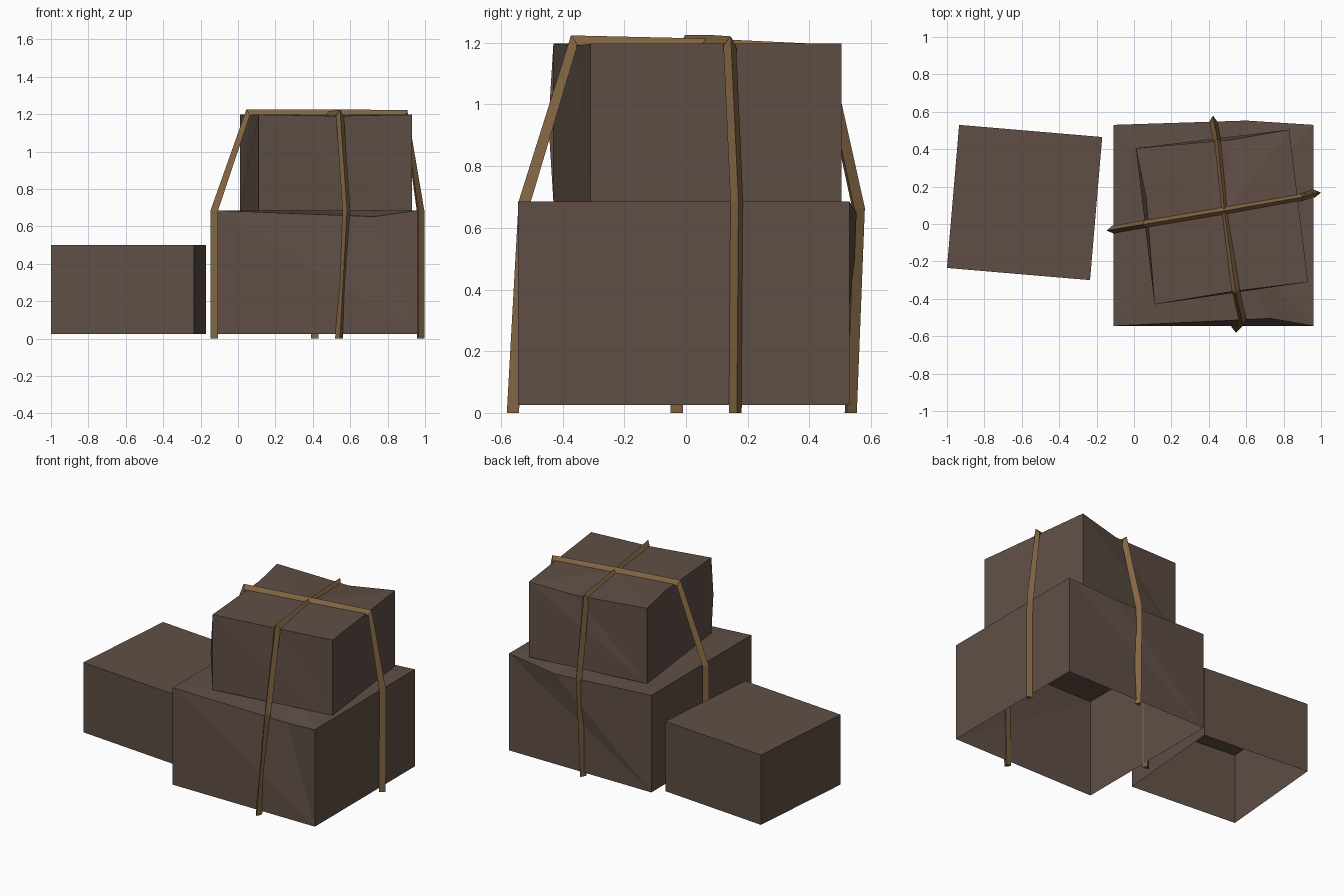
import bpy, bmesh
from mathutils import Vector

if "Cube" in bpy.data.objects:
    bpy.data.objects.remove(bpy.data.objects["Cube"])


def material(name, rgb):
    m = bpy.data.materials.new(name)
    m.diffuse_color = (*rgb, 1)
    m.use_nodes = True
    m.node_tree.nodes["Principled BSDF"].inputs["Base Color"].default_value = m.diffuse_color
    return m


BOX = material("crate_brown", (0.115, 0.078, 0.060))
ROPE = material("strap_tan", (0.230, 0.133, 0.056))


def finish(name, bm, mat):
    bmesh.ops.recalc_face_normals(bm, faces=bm.faces)
    me = bpy.data.meshes.new(name)
    bm.to_mesh(me)
    bm.free()
    me.materials.append(mat)
    ob = bpy.data.objects.new(name, me)
    bpy.context.collection.objects.link(ob)


def crate(name, corners, z0, z1, dents=None, bulge=None):
    """Open-bottomed box. dents: edge index -> top point pulled by a strap.
    bulge: corner index -> offset of the middle of that vertical edge."""
    dents, bulge = dents or {}, bulge or {}
    bm = bmesh.new()
    low = [bm.verts.new((x, y, z0)) for x, y in corners]
    high = [bm.verts.new((x, y, z1)) for x, y in corners]
    mid = {i: bm.verts.new((low[i].co + high[i].co) / 2 + Vector(o))
           for i, o in bulge.items()}
    dent = {i: bm.verts.new(p) for i, p in dents.items()}
    rim = []
    for i in range(4):
        j = (i + 1) % 4
        rim.append(high[i])
        wall = [low[i], low[j]]
        if j in mid:
            wall.append(mid[j])
        wall.append(high[j])
        if i in dent:
            wall.append(dent[i])
            rim.append(dent[i])
        wall.append(high[i])
        if i in mid:
            wall.append(mid[i])
        bm.faces.new(wall)
    # top fans out from its centre
    c = bm.verts.new((sum(p[0] for p in corners) / 4,
                      sum(p[1] for p in corners) / 4, z1))
    for a, b in zip(rim, rim[1:] + rim[:1]):
        bm.faces.new((a, b, c))
    bmesh.ops.triangulate(bm, faces=[f for f in bm.faces if len(f.verts) > 4])
    finish(name, bm, BOX)


def strap(name, path, side):
    """Triangular strip: flat against the boxes, ridge pointing outwards."""
    bm = bmesh.new()
    s = Vector(side).normalized() * 0.021
    rings = []
    for base, ridge in path:
        b = Vector(base)
        rings.append([bm.verts.new(p) for p in (b - s, b + s, Vector(ridge))])
    for r, q in zip(rings, rings[1:]):
        for k in range(3):
            n = (k + 1) % 3
            bm.faces.new((r[k], r[n], q[n], q[k]))
    bm.faces.new(rings[0])
    bm.faces.new(rings[-1])
    finish(name, bm, ROPE)


# Small crate on the left
crate("side_crate",
      [(-1.0, -0.235), (-0.235, -0.30), (-0.17, 0.465), (-0.935, 0.53)],
      0.025, 0.5, bulge={1: (-0.008, 0, 0)})

# Large lower crate, front and back top edges pulled down
crate("lower_crate",
      [(-0.11, -0.545), (0.96, -0.545), (0.96, 0.53), (-0.11, 0.53)],
      0.025, 0.685,
      dents={0: (0.73, -0.505, 0.652), 2: (0.60, 0.553, 0.65)})

# Turned upper crate
crate("upper_crate",
      [(0.11, -0.43), (0.93, -0.31), (0.83, 0.505), (0.01, 0.405)],
      0.685, 1.197,
      dents={0: (0.53, -0.36, 1.19), 2: (0.52, 0.45, 1.168),
             3: (0.065, 0.14, 1.197)},
      bulge={0: (-0.004, -0.016, 0)})

# Strap running left to right
strap("cross_strap", [
    ((-0.112, -0.03, 0), (-0.147, -0.035, 0)),
    ((-0.112, -0.03, 0.68), (-0.147, -0.035, 0.685)),
    ((0.06, 0.0, 1.193), (0.045, -0.003, 1.226)),
    ((0.49, 0.072, 1.193), (0.49, 0.072, 1.226)),
    ((0.89, 0.142, 1.190), (0.905, 0.145, 1.221)),
    ((0.960, 0.165, 0.68), (0.996, 0.17, 0.685)),
    ((0.960, 0.16, 0), (0.996, 0.165, 0))], (-0.18, 0.98, 0))

# Strap running front to back
strap("long_strap", [
    ((0.54, -0.545, 0), (0.545, -0.581, 0)),
    ((0.58, -0.508, 0.68), (0.583, -0.543, 0.685)),
    ((0.545, -0.355, 1.193), (0.545, -0.373, 1.224)),
    ((0.485, 0.06, 1.186), (0.485, 0.06, 1.214)),
    ((0.447, 0.435, 1.165), (0.445, 0.462, 1.195)),
    ((0.425, 0.543, 0.66), (0.422, 0.58, 0.665)),
    ((0.41, 0.518, 0), (0.408, 0.554, 0))], (0.99, 0.16, 0))
